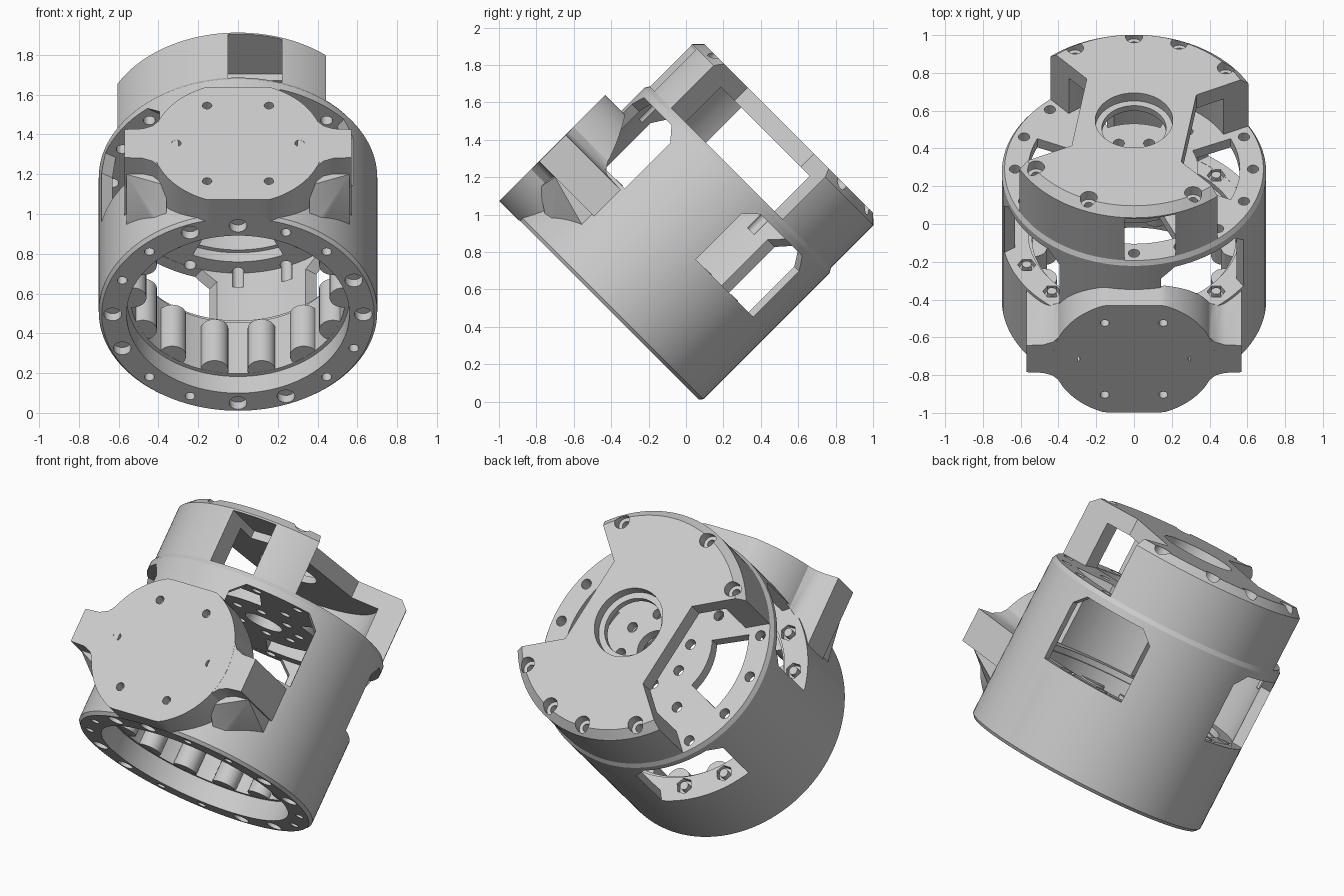
import bpy, bmesh
from math import sin, cos, radians, pi
from mathutils import Matrix, Vector

if "Cube" in bpy.data.objects:
    bpy.data.objects.remove(bpy.data.objects["Cube"])

grey = bpy.data.materials.new("light_grey")
grey.use_nodes = True
grey.diffuse_color = (0.6, 0.6, 0.6, 1)
grey.node_tree.nodes["Principled BSDF"].inputs["Base Color"].default_value = (0.6, 0.6, 0.6, 1)

# Parts are built upright (front is -y, barrel axis is z), then tilted
TILT = Matrix.Translation((0, -0.455, 0.455)) @ Matrix.Rotation(radians(-45), 4, "X")
BOTTOM, FLOOR, DECK, RIM, TOP = 0.057, 0.573, 0.99, 1.055, 1.42
parts = []


def finish(bm, name):
    bmesh.ops.recalc_face_normals(bm, faces=bm.faces)
    mesh = bpy.data.meshes.new(name)
    bm.to_mesh(mesh)
    bm.free()
    ob = bpy.data.objects.new(name, mesh)
    bpy.context.scene.collection.objects.link(ob)
    mesh.materials.append(grey)
    return ob


def polar(r, deg):
    """Point at an angle measured from the front towards +x."""
    return Vector((r * sin(radians(deg)), -r * cos(radians(deg))))


def circle(r, n=24, centre=(0, 0)):
    return [(centre[0] + r * cos(2 * pi * i / n), centre[1] + r * sin(2 * pi * i / n)) for i in range(n)]


def prism(bm, pts, z0, z1, forward=False):
    """Extrude an outline upwards, or towards the front."""
    def place(p, d):
        return (p[0], -d, p[1]) if forward else (p[0], p[1], d)
    low = [bm.verts.new(place(p, z0)) for p in pts]
    high = [bm.verts.new(place(p, z1)) for p in pts]
    bm.faces.new(low)
    bm.faces.new(high)
    for i in range(len(pts)):
        j = (i + 1) % len(pts)
        bm.faces.new((low[i], low[j], high[j], high[i]))


def lathe(name, profile, n=128):
    bm = bmesh.new()
    rings = [[bm.verts.new((r * cos(2 * pi * k / n), r * sin(2 * pi * k / n), z)) for r, z in profile]
             for k in range(n)]
    m = len(profile)
    for k in range(n):
        a, b = rings[k], rings[(k + 1) % n]
        for i in range(m):
            j = (i + 1) % m
            bm.faces.new((a[i], b[i], b[j], a[j]))
    return finish(bm, name)


def cut(ob, bm):
    """Subtract everything in bm from the object."""
    cutter = finish(bm, "cutter")
    cutter.hide_render = True
    mod = ob.modifiers.new("cut", "BOOLEAN")
    mod.object = cutter
    mod.operation = "DIFFERENCE"
    mod.solver = "EXACT"
    mod.use_self = True
    dg = bpy.context.evaluated_depsgraph_get()
    mesh = bpy.data.meshes.new_from_object(ob.evaluated_get(dg))
    ob.modifiers.clear()
    ob.data = mesh
    bpy.data.objects.remove(cutter)


def sector(r0, r1, a0, a1, steps=12):
    angles = [a0 + (a1 - a0) * i / steps for i in range(steps + 1)]
    return [polar(r1, a) for a in angles] + [polar(r0, a) for a in reversed(angles)]


# Barrel with bore, thin upper wall and pierced deck
barrel = lathe("barrel", [
    (0.56, BOTTOM), (0.685, BOTTOM), (0.7, 0.075), (0.7, 1.03), (0.685, RIM), (0.11, RIM),
    (0.11, DECK), (0.64, DECK), (0.64, FLOOR), (0.56, FLOOR), (0.56, 0.54), (0.54, 0.54),
    (0.54, 0.175), (0.56, 0.175)])
parts.append(barrel)

# Four side windows with clipped upper corners
bm = bmesh.new()
for k in range(4):
    outline = [(-0.262, FLOOR + 0.001), (0.262, FLOOR + 0.001), (0.262, 0.92),
               (0.19, DECK - 0.001), (-0.19, DECK - 0.001), (-0.262, 0.92)]
    before = set(bm.verts)
    prism(bm, outline, 0.45, 0.75, forward=True)
    bmesh.ops.rotate(bm, verts=[v for v in bm.verts if v not in before],
                     matrix=Matrix.Rotation(radians(33.75 + 90 * k), 3, "Z"))
cut(barrel, bm)

# Deck openings between the spokes, and hub holes
bm = bmesh.new()
for k in range(4):
    prism(bm, sector(0.34, 0.56, 90 * k - 24, 90 * k + 24), DECK - 0.1, RIM + 0.1)
for k in range(8):
    prism(bm, circle(0.03, 16, polar(0.21, 45 * k + 22.5)), DECK - 0.1, RIM + 0.1)
for k in range(4):
    prism(bm, circle(0.03, 16, polar(0.4, 90 * k + 45)), DECK - 0.1, RIM + 0.1)
cut(barrel, bm)

# Flange bolt holes: rim holes, bottom holes, wide pockets and hex nut pockets
bm = bmesh.new()
for k in range(16):
    spot = polar(0.63, 22.5 * k)
    prism(bm, circle(0.03, 16, spot), DECK - 0.1, RIM + 0.1)
    wide = k % 4 in (0, 3)
    prism(bm, circle(0.045 if wide else 0.025, 16, spot), BOTTOM - 0.1, BOTTOM + 0.05)
    if k % 4 in (1, 2):
        prism(bm, circle(0.048, 6, polar(0.615, 22.5 * k)), FLOOR - 0.035, FLOOR + 0.1)
cut(barrel, bm)

# Nuts standing in the hex pockets
bm = bmesh.new()
for k in range(16):
    if k % 4 in (1, 2):
        prism(bm, circle(0.025, 16, polar(0.615, 22.5 * k)), FLOOR - 0.05, FLOOR + 0.005)
parts.append(finish(bm, "bolt_ends"))

# Rounded lobes inside the bore
bm = bmesh.new()
for k in range(14):
    prism(bm, circle(0.07, 24, polar(0.53, (k + 0.5) * 360 / 14)), 0.176, 0.47)
parts.append(finish(bm, "bore_lobes"))

# Front mounting pad: clipped disc
MID = 0.453
pad_outline = [(x, MID + max(-0.4, min(0.4, z))) for x, z in circle(0.43, 96)]
bm = bmesh.new()
prism(bm, pad_outline, 0.3, 0.82, forward=True)
pad = finish(bm, "mounting_pad")
bm = bmesh.new()
prism(bm, circle(0.688, 128), -0.5, 1.5)
cut(pad, bm)
bm = bmesh.new()
for k in range(6):
    prism(bm, circle(0.024, 16, (0.31 * cos(k * pi / 3), MID + 0.31 * sin(k * pi / 3))), 0.76, 0.9, forward=True)
cut(pad, bm)
parts.append(pad)

# Side ears of the pad with flared roots running into the barrel
for side, label in ((1, "left"), (-1, "right")):
    bm = bmesh.new()
    ear = [(0.3, -0.23), (0.39, -0.17), (0.43, -0.125), (0.48, -0.105), (0.57, -0.1)]
    ear += [(x, -z) for x, z in reversed(ear)]
    prism(bm, [(side * x, MID + z) for x, z in ear], 0.36, 0.819, forward=True)
    fairing = bmesh.new()
    for x, z, v in ((0.56, -0.1, 0.7), (0.56, -0.18, 0.41), (0.56, 0.05, 0.41), (0.56, 0.05, 0.7),
                    (0.36, -0.2, 0.72), (0.36, -0.34, 0.5), (0.36, 0.05, 0.72), (0.36, 0.05, 0.5)):
        fairing.verts.new((side * x, -v, MID + z))
    bmesh.ops.convex_hull(fairing, input=fairing.verts)
    for b, name in ((bm, "pad_ear_"), (fairing, "pad_fairing_")):
        ob = finish(b, name + label)
        core = bmesh.new()
        prism(core, circle(0.688, 128), -0.5, 1.5)
        cut(ob, core)
        parts.append(ob)

# Top cap with skirt, chamfered edge and stepped centre hole
cap = lathe("top_cap", [
    (0.17, 1.32), (0.54, 1.32), (0.54, RIM), (0.685, RIM), (0.685, 1.375), (0.64, TOP),
    (0.205, TOP), (0.205, 1.36), (0.17, 1.36)])
bm = bmesh.new()
bite = [(0.25, 0.31), (0.33, -0.19), (0.58, -0.31), (0.9, -0.45), (0.9, 1.0), (0.44, 0.52)]
for s in (1, -1):
    prism(bm, [(s * x, -s * v) for x, v in bite], 1.0, 1.5)
cut(cap, bm)

# Skirt slot and bolt recesses of the cap
bm = bmesh.new()
prism(bm, [(-0.05, -0.8), (0.22, -0.8), (0.22, -0.4), (-0.05, -0.4)], 1.0, 1.365)
cut(cap, bm)
bm = bmesh.new()
for a in (-56, -22.5, 30, 129, 157.5, 180, 210):
    prism(bm, circle(0.045, 20, polar(0.625, a)), 1.36, 1.5)
    prism(bm, circle(0.024, 16, polar(0.625, a)), 1.29, 1.4)
cut(cap, bm)
parts.append(cap)

# Tilt and shade everything
bpy.ops.object.select_all(action="DESELECT")
for ob in parts:
    ob.matrix_world = TILT
    ob.select_set(True)
bpy.context.view_layer.objects.active = barrel
bpy.ops.object.shade_smooth_by_angle(angle=radians(30))
